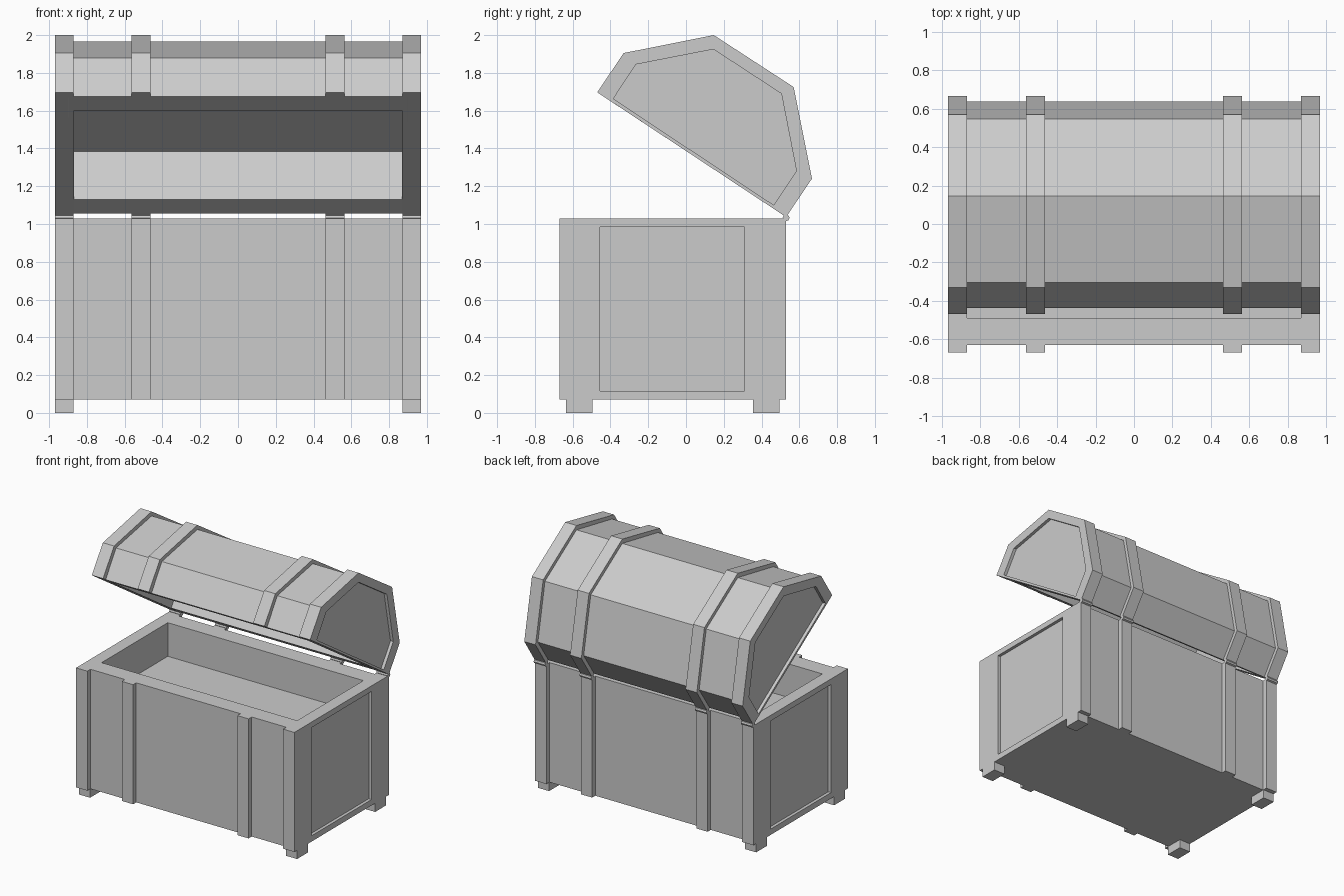
import bpy
import bmesh
import math
from mathutils import Vector

if "Cube" in bpy.data.objects:
    bpy.data.objects.remove(bpy.data.objects["Cube"])

GREY = (0.6, 0.6, 0.6, 1)
grey = bpy.data.materials.new("plain_grey")
grey.use_nodes = True
grey.diffuse_color = GREY
grey.node_tree.nodes["Principled BSDF"].inputs["Base Color"].default_value = GREY

END = 0.97      # half length of the chest
BAND = 0.1      # width of every band


def rect(y0, y1, z0, z1):
    return [(y0, z0), (y1, z0), (y1, z1), (y0, z1)]


def prism(bm, profile, x0, x1):
    """Extrude a y-z profile along x; return cap faces and side faces."""
    a = [bm.verts.new((x0, y, z)) for y, z in profile]
    b = [bm.verts.new((x1, y, z)) for y, z in profile]
    n = len(profile)
    sides = [bm.faces.new((a[i], a[(i + 1) % n], b[(i + 1) % n], b[i])) for i in range(n)]
    return bm.faces.new(a), bm.faces.new(b), sides


def sink(bm, face, inner, push):
    """Cut a pocket into a face: rim to the inner loop, walls, floor."""
    outer = list(face.verts)
    bm.faces.remove(face)
    rim = [bm.verts.new(p) for p in inner]
    floor = [bm.verts.new(Vector(p) + Vector(push)) for p in inner]
    n = len(outer)
    for i in range(n):
        j = (i + 1) % n
        bm.faces.new((outer[i], outer[j], rim[j], rim[i]))
        bm.faces.new((rim[i], rim[j], floor[j], floor[i]))
    bm.faces.new(floor)


def finish(bm, name):
    bmesh.ops.recalc_face_normals(bm, faces=bm.faces[:])
    mesh = bpy.data.meshes.new(name)
    bm.to_mesh(mesh)
    bm.free()
    mesh.materials.append(grey)
    obj = bpy.data.objects.new(name, mesh)
    bpy.context.collection.objects.link(obj)


def solid(name, profile, x0, x1):
    bm = bmesh.new()
    prism(bm, profile, x0, x1)
    finish(bm, name)


def hollow(name, profile, side, mouth, push):
    """Long shell whose chosen side face has a pocket between two y-z points."""
    bm = bmesh.new()
    face = prism(bm, profile, -0.9, 0.9)[2][side]
    inner = []
    for v in face.verts:
        end = min((profile[side], mouth[0]), (profile[(side + 1) % len(profile)], mouth[1]),
                  key=lambda pair: (Vector(pair[0]) - v.co.yz).length)[1]
        inner.append((math.copysign(0.869, v.co.x), *end))
    sink(bm, face, inner, push)
    finish(bm, name)


def end_cap(name, profile, panel, sx):
    """Corner band closed by an end board with a recessed panel."""
    bm = bmesh.new()
    outer = prism(bm, profile, sx * (END - BAND), sx * END)[1]
    sink(bm, outer, [(sx * END, y, z) for y, z in panel], (-sx * 0.025, 0, 0))
    finish(bm, name)


# Profiles of the base
base_core = rect(-0.63, 0.49, 0.07, 1.03)
base_band = rect(-0.67, 0.53, 0.07, 1.03)
base_panel = rect(-0.455, 0.31, 0.117, 0.985)

# Profiles of the raised lid, from the front lip over the top to the hinge
lid_band = [(-0.47, 1.697), (-0.33, 1.905), (0.147, 2.0), (0.57, 1.725), (0.667, 1.24), (0.53, 1.037)]
lid_core = [(-0.437, 1.675), (-0.305, 1.88), (0.147, 1.965), (0.547, 1.705), (0.637, 1.25), (0.503, 1.055)]
lid_panel = [(-0.385, 1.663), (-0.265, 1.845), (0.145, 1.925), (0.505, 1.69), (0.585, 1.28), (0.465, 1.1)]

# Hollow base and lid
hollow("base_box", base_core, 2, [(0.35, 1.03), (-0.49, 1.03)], (0, 0, -0.27))
hollow("lid_shell", lid_core, 5, [(0.394, 1.13), (-0.318, 1.6)], (0, 0.168, 0.255))

# Lid strap is an open arch wrapped around the shell
center = Vector((0.1, 1.5))
strap_inner = [tuple(Vector(p).lerp(center, 0.02)) for p in lid_core]
strap_inner[0], strap_inner[-1] = lid_core[0], lid_core[-1]
lid_strap = lid_band + strap_inner[::-1]

hinge = [(0.53 + 0.018 * math.cos(math.tau * i / 8), 1.033 + 0.018 * math.sin(math.tau * i / 8))
         for i in range(8)]

for sx, side in ((1, "left"), (-1, "right")):
    end_cap(f"base_end_{side}", base_band, base_panel, sx)
    end_cap(f"lid_end_{side}", lid_band, lid_panel, sx)

    # Straps between the ends
    s0, s1 = sx * 0.463, sx * 0.563
    solid(f"front_strap_{side}", rect(-0.67, -0.62, 0.07, 1.03), s0, s1)
    solid(f"back_strap_{side}", rect(0.48, 0.53, 0.07, 1.03), s0, s1)
    solid(f"lid_strap_{side}", lid_strap, s0, s1)

    # Hinge barrels on every band
    solid(f"inner_hinge_{side}", hinge, s0, s1)
    solid(f"outer_hinge_{side}", hinge, sx * (END - BAND), sx * END)

    # Feet
    for y0, place in ((-0.635, "front"), (0.355, "back")):
        solid(f"{place}_foot_{side}", rect(y0, y0 + 0.14, 0, 0.075), sx * (END - BAND), sx * END)
